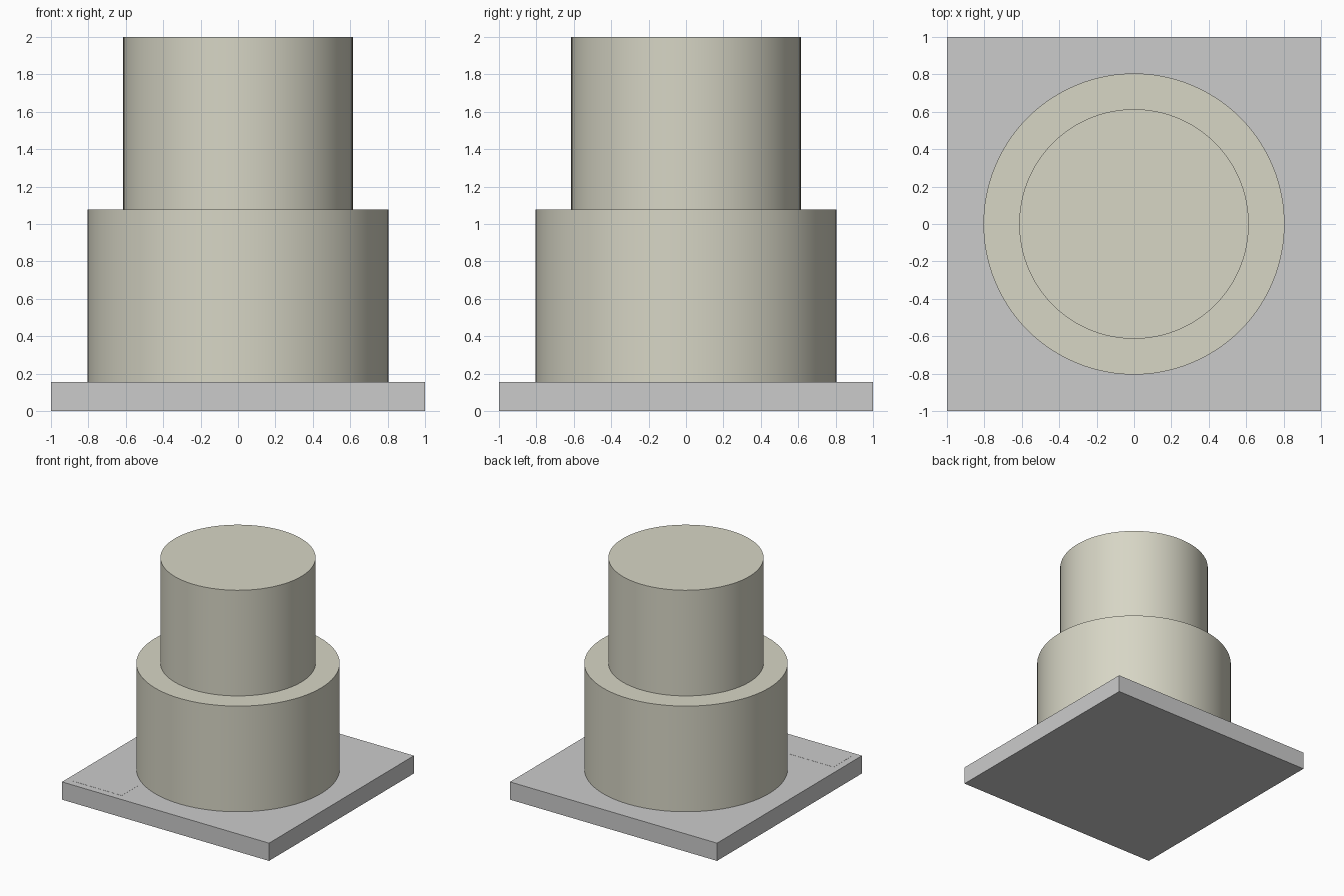
import bpy

if "Cube" in bpy.data.objects:
    bpy.data.objects.remove(bpy.data.objects["Cube"])

BOARD_TOP = 0.155
TIER_H = (2.0 - BOARD_TOP) / 2


def material(name, rgb):
    mat = bpy.data.materials.new(name)
    mat.diffuse_color = (*rgb, 1)
    mat.use_nodes = True
    mat.node_tree.nodes["Principled BSDF"].inputs["Base Color"].default_value = mat.diffuse_color
    return mat


def box(name, x0, x1, y0, y1, z0, z1):
    bpy.ops.mesh.primitive_cube_add(
        size=1, location=((x0 + x1) / 2, (y0 + y1) / 2, (z0 + z1) / 2))
    ob = bpy.context.object
    ob.name = name
    ob.scale = (x1 - x0, y1 - y0, z1 - z0)
    bpy.ops.object.transform_apply(location=False, rotation=False, scale=True)
    return ob


def tier(name, radius, z0, mat):
    bpy.ops.mesh.primitive_cylinder_add(
        vertices=96, radius=radius, depth=TIER_H, location=(0, 0, z0 + TIER_H / 2))
    ob = bpy.context.object
    ob.name = name
    ob.data.materials.append(mat)
    bpy.ops.object.shade_smooth_by_angle()
    return ob


cream = material("cream", (0.68, 0.67, 0.56))

# Square board
box("cake_board", -1, 1, -1, 1, 0, BOARD_TOP)

# Two stacked round tiers
tier("lower_tier", 0.805, BOARD_TOP, cream)
tier("upper_tier", 0.614, BOARD_TOP + TIER_H, cream)

# Thin blank label lying on the front left corner
box("label_plate", -0.94, -0.465, -0.94, -0.695, BOARD_TOP, BOARD_TOP + 0.001)
